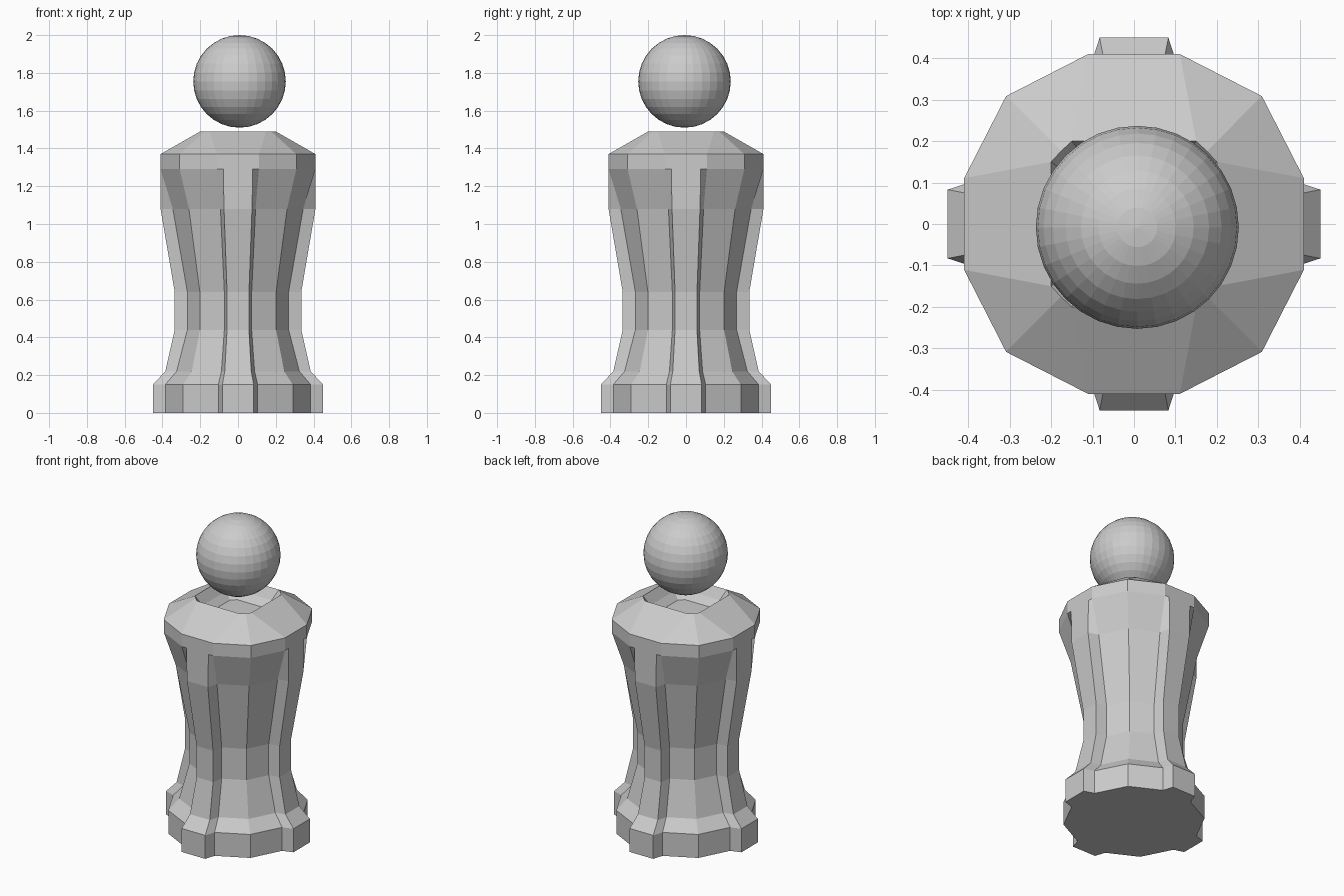
import bpy, bmesh
from mathutils import Matrix
from math import pi

if "Cube" in bpy.data.objects:
    bpy.data.objects.remove(bpy.data.objects["Cube"])

# z, body half-width, rib half-width from centre, rib face half-breadth
levels = [
    (0.00, 0.385, 0.45, 0.083),
    (0.15, 0.385, 0.45, 0.083),
    (0.22, 0.325, 0.385, 0.07),
    (0.44, 0.268, 0.335, 0.058),
    (0.64, 0.268, 0.335, 0.058),
    (1.08, 0.345, 0.41, 0.074),
    (1.29, 0.41, 0.41, 0.078),
    (1.37, 0.41, 0.41, 0.078),
]


def quarter_ring(bm, z, side):
    """Repeat one quarter of the outline four times around z."""
    ring = []
    for k in range(4):
        turn = Matrix.Rotation(k * pi / 2, 3, 'Z')
        ring += [bm.verts.new(turn @ Matrix.Identity(3) @ bpy_vec(x, y, z)) for x, y in side]
    return ring


def bpy_vec(x, y, z):
    from mathutils import Vector
    return Vector((x, y, z))


bm = bmesh.new()
rings = []

# Ribbed twelve-sided body
for z, a, r, w in levels:
    h = 0.27 * a
    rings.append(quarter_ring(bm, z, [(a, -h), (r, -w), (r, w), (a, h), (0.753 * a, 0.753 * a)]))

# Squarish rim and the hollow under the ball
for z, s in [(1.49, 1.0), (1.43, 0.82), (1.39, 0.62)]:
    side = [(0.2, -0.15), (0.2, -0.06), (0.2, 0.06), (0.2, 0.15), (0.176, 0.176)]
    rings.append(quarter_ring(bm, z, [(x * s, y * s) for x, y in side]))

for lo, hi in zip(rings, rings[1:]):
    n = len(lo)
    for i in range(n):
        j = (i + 1) % n
        bm.faces.new((lo[i], lo[j], hi[j], hi[i]))
bm.faces.new(rings[0][::-1])
bm.faces.new(rings[-1])
bmesh.ops.recalc_face_normals(bm, faces=bm.faces)
mesh = bpy.data.meshes.new("body")
bm.to_mesh(mesh)
bm.free()
bpy.context.collection.objects.link(bpy.data.objects.new("body", mesh))

# Floating ball head
bpy.ops.mesh.primitive_uv_sphere_add(segments=32, ring_count=16, radius=0.245,
                                     location=(0.008, -0.008, 1.755))
bpy.context.object.name = "head"
